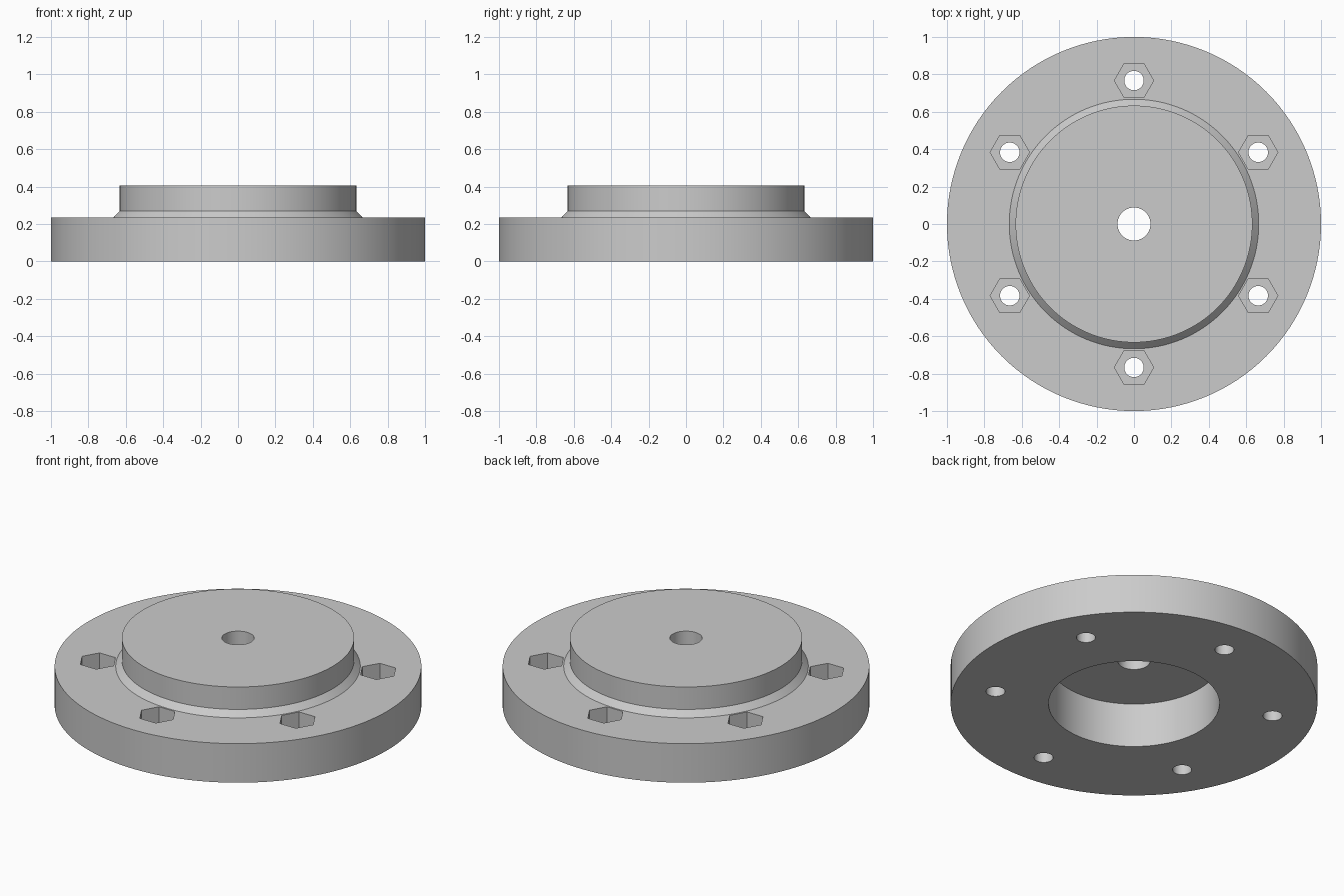
import bpy, bmesh, math
from mathutils import Matrix, Vector

if "Cube" in bpy.data.objects:
    bpy.data.objects.remove(bpy.data.objects["Cube"], do_unlink=True)

SEGMENTS = 128
BOLT_CIRCLE = 0.767
FLANGE_TOP = 0.235
POCKET_DEPTH = 0.13

grey = bpy.data.materials.new("plain grey")
grey.use_nodes = True
colour = (0.6, 0.6, 0.6, 1)
grey.diffuse_color = colour
grey.node_tree.nodes["Principled BSDF"].inputs["Base Color"].default_value = colour


def make_object(name, bm):
    bmesh.ops.recalc_face_normals(bm, faces=bm.faces)
    mesh = bpy.data.meshes.new(name)
    bm.to_mesh(mesh)
    bm.free()
    mesh.materials.append(grey)
    obj = bpy.data.objects.new(name, mesh)
    bpy.context.collection.objects.link(obj)
    return obj


def lathe(name, profile):
    """Revolve a closed (radius, height) outline about z."""
    bm = bmesh.new()
    verts = [bm.verts.new((r, 0, z)) for r, z in profile]
    edges = [bm.edges.new((a, b)) for a, b in zip(verts, verts[1:] + verts[:1])]
    bmesh.ops.spin(bm, geom=verts + edges, cent=(0, 0, 0), axis=(0, 0, 1),
                   angle=math.tau, steps=SEGMENTS, use_merge=True)
    bmesh.ops.remove_doubles(bm, verts=bm.verts, dist=1e-5)
    return make_object(name, bm)


def bolt_cutter(name, radius, sides, bottom, top):
    """One prism at each of the six bolt positions."""
    bm = bmesh.new()
    for i in range(6):
        a = math.radians(30 + 60 * i)
        place = Vector((BOLT_CIRCLE * math.cos(a), BOLT_CIRCLE * math.sin(a),
                        (bottom + top) / 2))
        # hexagon corners point along x
        turn = Matrix.Rotation(math.pi / 2, 4, "Z")
        bmesh.ops.create_cone(bm, cap_ends=True, segments=sides, radius1=radius,
                              radius2=radius, depth=top - bottom,
                              matrix=Matrix.Translation(place) @ turn)
    cutter = make_object(name, bm)
    cutter.hide_render = True
    return cutter


# Flange with chamfered hub, centre bore and hollow underside
flange = lathe("hub_flange", [
    (0.088, 0.405), (0.633, 0.405), (0.633, 0.27), (0.667, FLANGE_TOP),
    (1, FLANGE_TOP), (1, 0), (0.466, 0), (0.466, 0.267), (0.088, 0.267)])

# Bolt holes and hexagonal nut pockets
cutters = [
    bolt_cutter("bolt_hole_cutter", 0.052, 32, -0.1, 0.5),
    bolt_cutter("nut_pocket_cutter", 0.105, 6, FLANGE_TOP - POCKET_DEPTH, 0.5)]
# keep the pocket cutters below the hub so they only open the flange face
bpy.context.view_layer.objects.active = flange
for cutter in cutters:
    mod = flange.modifiers.new(cutter.name, "BOOLEAN")
    mod.operation = "DIFFERENCE"
    mod.solver = "EXACT"
    mod.object = cutter
    bpy.ops.object.modifier_apply(modifier=mod.name)
    bpy.data.objects.remove(cutter, do_unlink=True)

# Smooth round walls, sharp rims
bpy.ops.object.select_all(action="DESELECT")
flange.select_set(True)
bpy.ops.object.shade_smooth_by_angle(angle=math.radians(30))
